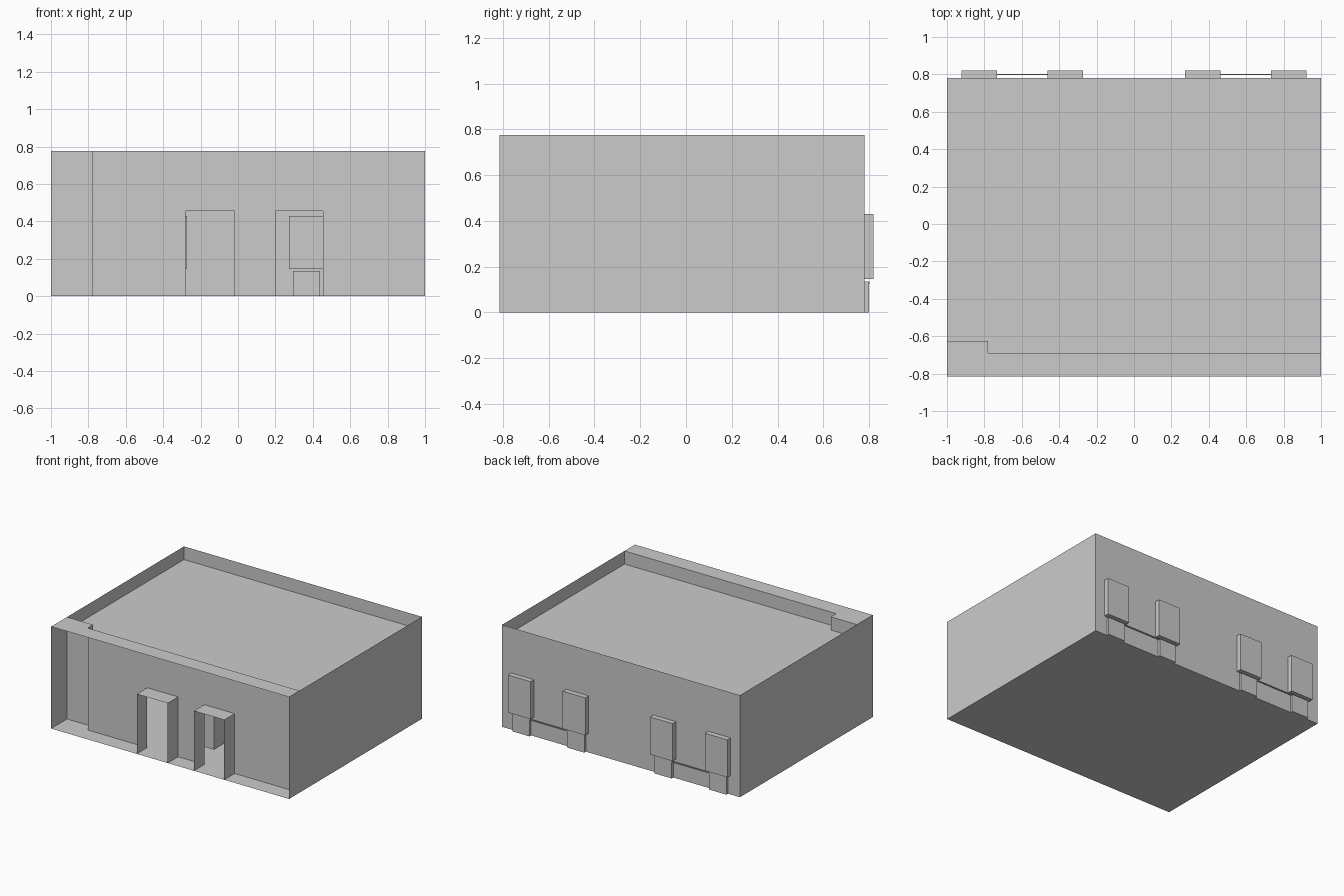
import bpy, bmesh

if "Cube" in bpy.data.objects:
    bpy.data.objects.remove(bpy.data.objects["Cube"])

W, FRONT, BACK, H = 1.0, -0.815, 0.78, 0.775
WALL, ALCOVE, STEP, ROOF = -0.69, -0.625, -0.78, 0.675
DOORS = [(-0.28, -0.02), (0.20, 0.455)]
DOOR_H = 0.455


def sheets(name, faces):
    """Object made of flat single-sided panels."""
    bm = bmesh.new()
    for f in faces:
        bm.faces.new([bm.verts.new(p) for p in f])
    bmesh.ops.remove_doubles(bm, verts=bm.verts, dist=1e-5)
    me = bpy.data.meshes.new(name)
    bm.to_mesh(me)
    bm.free()
    ob = bpy.data.objects.new(name, me)
    bpy.context.collection.objects.link(ob)
    return ob


def wall_x(x0, x1, y, z0, z1):
    return [(x0, y, z0), (x1, y, z0), (x1, y, z1), (x0, y, z1)]


def wall_y(x, y0, y1, z0, z1):
    return [(x, y0, z0), (x, y1, z0), (x, y1, z1), (x, y0, z1)]


def flat(x0, x1, y0, y1, z):
    return [(x0, y0, z), (x1, y0, z), (x1, y1, z), (x0, y1, z)]


def box(name, x0, x1, y0, y1, z0, z1):
    return sheets(name, [
        wall_x(x0, x1, y0, z0, z1), wall_x(x0, x1, y1, z0, z1)[::-1],
        wall_y(x1, y0, y1, z0, z1), wall_y(x0, y0, y1, z0, z1)[::-1],
        flat(x0, x1, y0, y1, z1), flat(x0, x1, y0, y1, z0)[::-1]])


# Shell: thin outer walls standing above a sunken roof
sheets("side_walls", [wall_y(W, FRONT, BACK, 0, H),
                      wall_y(-W, FRONT, BACK, 0, H)[::-1]])
sheets("back_wall", [wall_x(-W, W, BACK, 0, H)[::-1]])
sheets("floor", [flat(-W, W, FRONT, BACK, 0)[::-1]])
sheets("roof", [flat(STEP, W, WALL, BACK, ROOF),
                flat(-W, STEP, ALCOVE, BACK, ROOF)])
sheets("front_canopy", [flat(-W, STEP, FRONT, ALCOVE, H),
                        flat(STEP, W, FRONT, WALL, H)])

# Recessed front wall with two open doorways and a deeper left corner
edges = [STEP] + [x for d in DOORS for x in d] + [W]
front = [wall_x(edges[i], edges[i + 1], WALL, 0, H) for i in (0, 2, 4)]
front += [wall_x(a, b, WALL, DOOR_H, H) for a, b in DOORS]
front += [wall_x(-W, STEP, ALCOVE, 0, H), wall_y(STEP, WALL, ALCOVE, 0, H)[::-1]]
sheets("front_wall", front)

# Projecting door surrounds
for i, (a, b) in enumerate(DOORS):
    sheets(f"door_surround_{i}", [wall_y(a, FRONT, WALL, 0, DOOR_H)[::-1],
                                  wall_y(b, FRONT, WALL, 0, DOOR_H),
                                  flat(a, b, FRONT, WALL, DOOR_H)])

# Cabinets on pedestals pushing through the back wall, in mirrored pairs
for s in (-1, 1):
    for c in (0.367, 0.827):
        x = s * c
        box("cabinet", x - 0.095, x + 0.095, 0.74, 0.82, 0.145, 0.43)
        box("pedestal", x - 0.072, x + 0.072, 0.74, 0.80, 0, 0.135)
    x0, x1 = sorted((s * 0.439, s * 0.755))
    box("link_rail", x0, x1, 0.796, 0.803, 0.124, 0.132)

# Panel standing just inside the right doorway
box("inner_panel", 0.06, 0.19, -0.56, -0.40, 0.06, 0.36)
